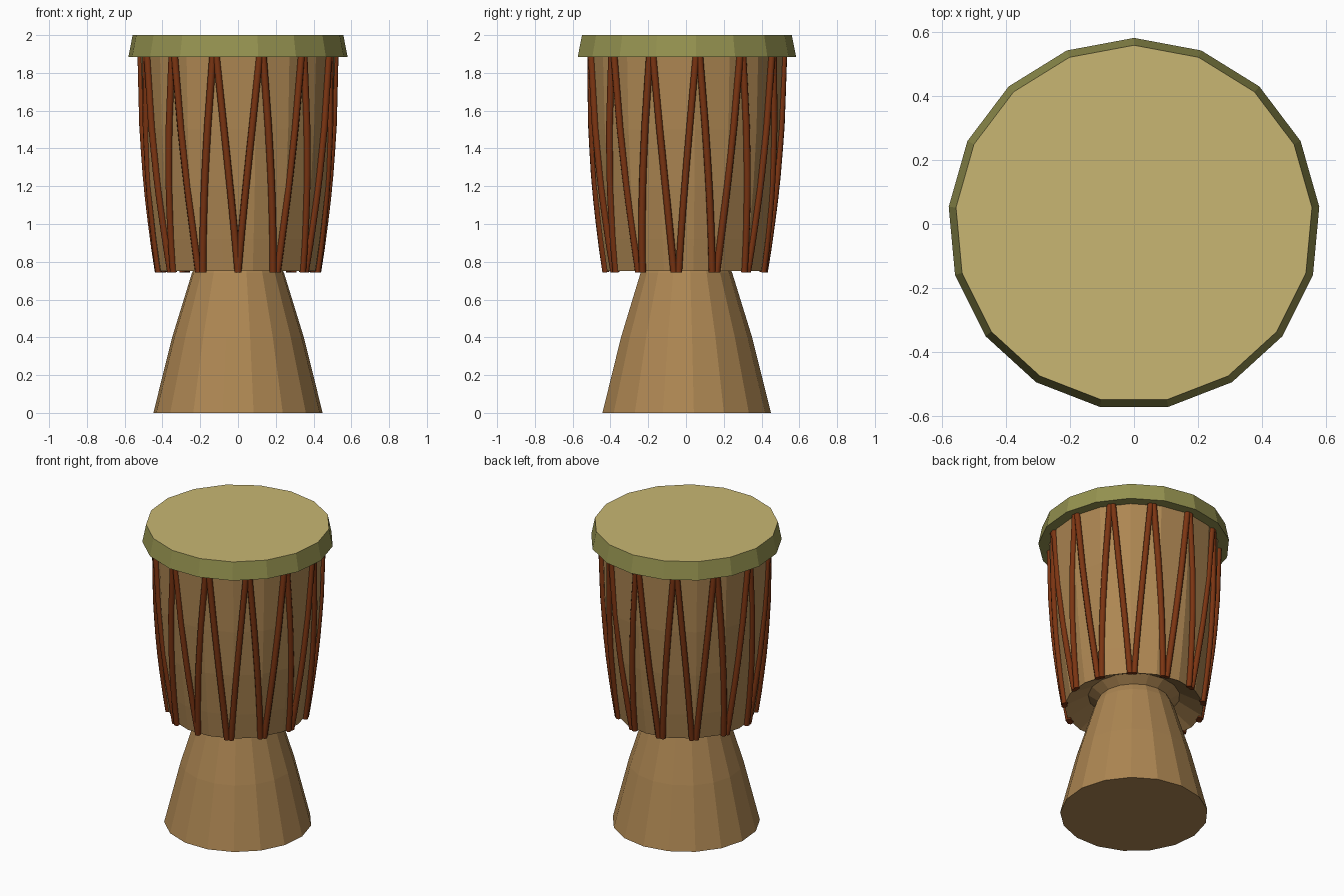
import bpy, bmesh, math

if "Cube" in bpy.data.objects:
    bpy.data.objects.remove(bpy.data.objects["Cube"])

SIDES = 17
STRAPS = 13


def material(name, rgb):
    m = bpy.data.materials.new(name)
    m.diffuse_color = (*rgb, 1)
    m.use_nodes = True
    m.node_tree.nodes["Principled BSDF"].inputs["Base Color"].default_value = m.diffuse_color
    return m


def lathe(name, profile, mats, top_slot=0):
    """Closed faceted solid turned from (radius, z) points, bottom to top."""
    bm = bmesh.new()
    rings = []
    for r, z in profile:
        ring = []
        for i in range(SIDES):
            a = math.pi / 2 + math.tau * i / SIDES
            ring.append(bm.verts.new((r * math.cos(a), r * math.sin(a), z)))
        rings.append(ring)
    for lo, hi in zip(rings, rings[1:]):
        for i in range(SIDES):
            j = (i + 1) % SIDES
            bm.faces.new((lo[i], lo[j], hi[j], hi[i]))
    bm.faces.new(rings[0][::-1])
    bm.faces.new(rings[-1]).material_index = top_slot
    me = bpy.data.meshes.new(name)
    bm.to_mesh(me)
    bm.free()
    for m in mats:
        me.materials.append(m)
    ob = bpy.data.objects.new(name, me)
    bpy.context.collection.objects.link(ob)
    return ob


wood = material("wood", (0.42, 0.24, 0.085))
hide = material("hide", (0.58, 0.47, 0.17))
olive = material("olive_band", (0.30, 0.29, 0.08))
cord = material("cord", (0.20, 0.035, 0.006))

# Bowl wall profile, shared by the shell and the cords
bowl = [(0.425, 0.75), (0.45, 0.92), (0.483, 1.2), (0.505, 1.5), (0.518, 1.92)]

# Flared foot, recessed neck and bowl in one turned shell
foot = [(0.45, 0), (0.35, 0.40), (0.245, 0.74), (0.22, 0.79), (0.28, 0.83)]
lathe("drum_shell", foot + bowl, [wood])

# Head band with the hide on top
lathe("drum_head", [(0.583, 1.885), (0.56, 2.0)], [olive, hide], top_slot=1)


def bowl_radius(z):
    for (r0, z0), (r1, z1) in zip(bowl, bowl[1:]):
        if z <= z1:
            return r0 + (r1 - r0) * (z - z0) / (z1 - z0)
    return bowl[-1][0]


# Zigzag cords: two per V, from the bowl's lower edge up under the band
cords = bpy.data.curves.new("tension_cords", 'CURVE')
cords.dimensions = '3D'
cords.bevel_depth = 0.019
cords.bevel_resolution = 2
cords.use_fill_caps = True
cords.materials.append(cord)
step = math.tau / STRAPS
for k in range(STRAPS):
    for side in (-1, 1):
        start = 0 if k == 0 else 0.03
        spline = cords.splines.new('POLY')
        n = 10
        spline.points.add(n - 1)
        for i in range(n):
            t = i / (n - 1)
            z = 0.745 + t * (1.91 - 0.745)
            a = -math.pi / 2 + k * step + side * (start + (step / 2 - 0.015 - start) * t)
            r = bowl_radius(z)
            spline.points[i].co = (r * math.cos(a), r * math.sin(a), z, 1)
cord_ob = bpy.data.objects.new("tension_cords", cords)
bpy.context.collection.objects.link(cord_ob)
